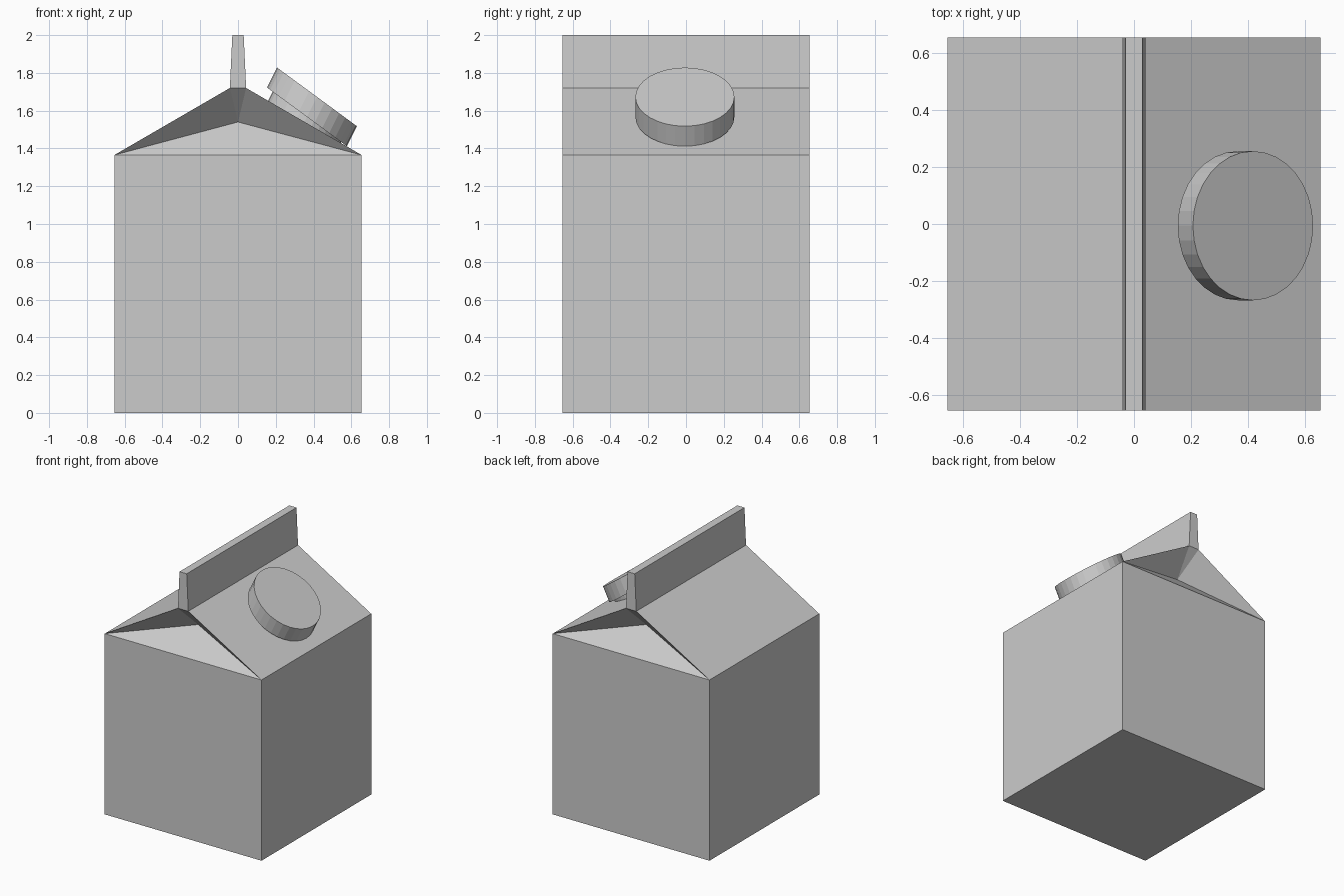
import bpy, bmesh
from mathutils import Matrix, Vector

if "Cube" in bpy.data.objects:
    bpy.data.objects.remove(bpy.data.objects["Cube"])

H = 0.655  # half width and half depth of the carton


def finish(name, bm):
    bmesh.ops.recalc_face_normals(bm, faces=bm.faces[:])
    mesh = bpy.data.meshes.new(name)
    bm.to_mesh(mesh)
    bm.free()
    obj = bpy.data.objects.new(name, mesh)
    bpy.context.collection.objects.link(obj)
    return obj


# Carton: half profile mirrored, bridged front to back, with folded-in gables
half = [(H, 0), (H, 1.365), (0.043, 1.72), (0.03, 2.0)]
profile = half + [(-x, z) for x, z in reversed(half)]
n = len(profile)
bm = bmesh.new()
ends = []
for s in (-1, 1):
    ring = [bm.verts.new((x, s * H, z)) for x, z in profile]
    fold = bm.verts.new((0, s * 0.475, 1.54))
    ends.append(ring)
    r0, r1, r2, r3, l3, l2, l1, l0 = ring
    bm.faces.new((l0, r0, r1, l1))       # wall
    bm.faces.new((l2, r2, r3, l3))       # top fin end
    for a, b in ((l1, r1), (r1, r2), (r2, l2), (l2, l1)):
        bm.faces.new((a, b, fold))       # gable folds
front, back = ends
for i in range(n):
    j = (i + 1) % n
    bm.faces.new((front[i], front[j], back[j], back[i]))
finish("carton", bm)

# Spout frame: discs tilted along the roof, sides slightly sheared
u = Vector((0.806, 0, -0.592))
v = Vector((0, 1, 0))
w = Vector((0.053, 0, 0.106))
base = Vector((0.365, -0.006, 1.567))
frame = Matrix((u, v, w)).transposed().to_4x4()
frame.translation = base


def spout_part(name, radius, low, high):
    bm = bmesh.new()
    bmesh.ops.create_cone(bm, cap_ends=True, segments=32,
                          radius1=radius, radius2=radius, depth=high - low)
    bm.transform(frame @ Matrix.Translation((0, 0, (low + high) / 2)))
    return finish(name, bm)


spout_part("cap", 0.262, 0, 1)
spout_part("spout_neck", 0.225, -0.6, 0.02)
